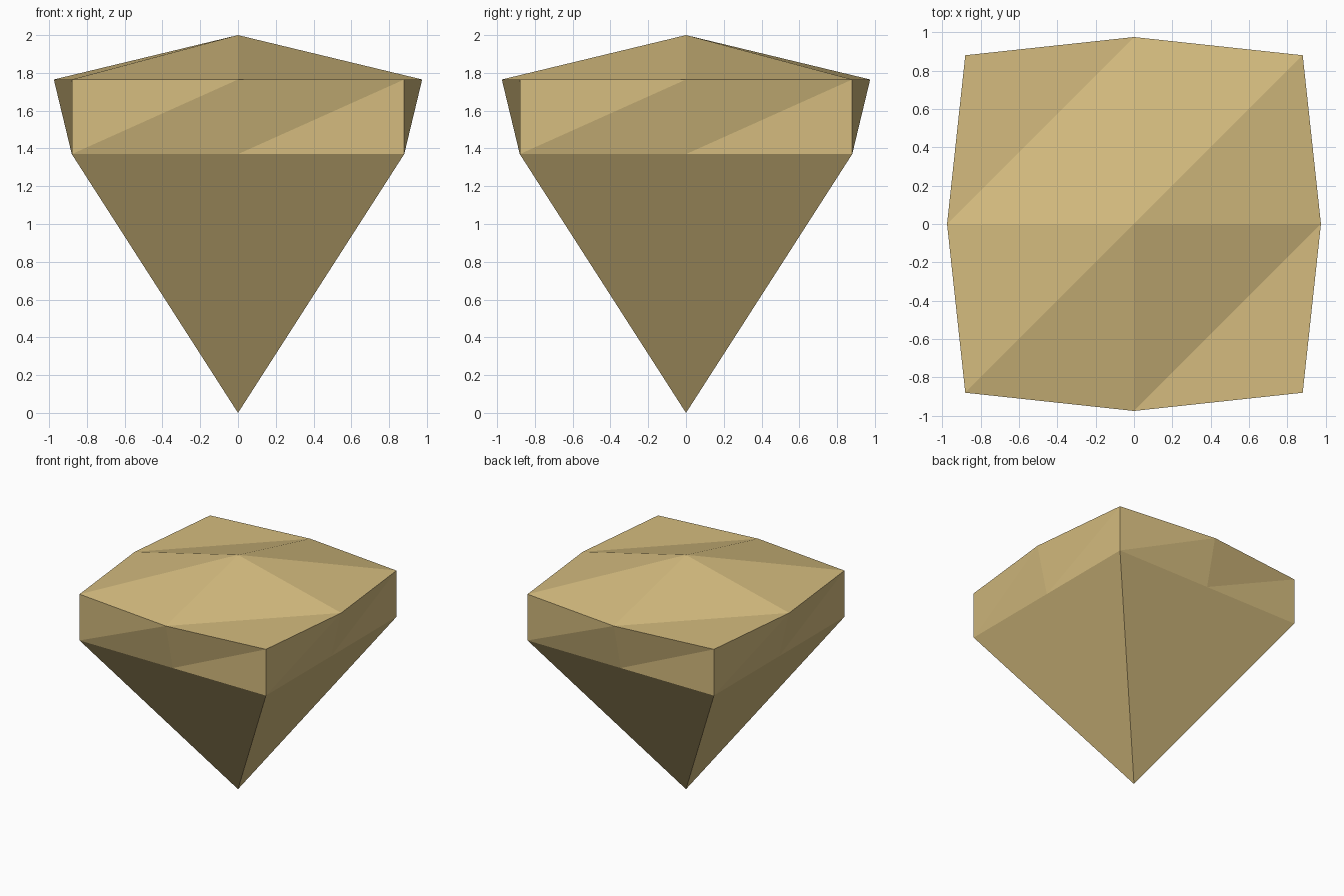
import bpy, bmesh

if "Cube" in bpy.data.objects:
    bpy.data.objects.remove(bpy.data.objects["Cube"])

C, M = 0.88, 0.975          # corner half-width, bulged mid-side radius
Z_LOW, Z_HIGH, Z_TOP = 1.37, 1.765, 2.0

# Single tan colour
mat = bpy.data.materials.new("sandy tan")
mat.diffuse_color = (0.66, 0.50, 0.21, 1)
mat.use_nodes = True
mat.node_tree.nodes["Principled BSDF"].inputs["Base Color"].default_value = mat.diffuse_color

bm = bmesh.new()

# Eight compass points, counter-clockwise from the front left corner
dirs = [(-1, -1), (0, -1), (1, -1), (1, 0), (1, 1), (0, 1), (-1, 1), (-1, 0)]
low = [bm.verts.new((x * C, y * C, Z_LOW)) for x, y in dirs]
high = []
for x, y in dirs:
    r = C if x and y else M
    high.append(bm.verts.new((x * r, y * r, Z_HIGH)))
tip = bm.verts.new((0, 0, 0))
peak = bm.verts.new((0, 0, Z_TOP))

for i in range(8):
    j = (i + 1) % 8
    # Pointed underside
    bm.faces.new((tip, low[j], low[i]))
    # Twisted side band
    bm.faces.new((low[i], low[j], high[j]))
    bm.faces.new((low[i], high[j], high[i]))

# Low crown: fan to the peak, with flat ears at two opposite corners
fan = [0, 1, 3, 4, 5, 7]
for a, b in zip(fan, fan[1:] + fan[:1]):
    bm.faces.new((high[a], high[b], peak))
for i in (2, 6):
    bm.faces.new((high[i - 1], high[i], high[i + 1]))

bmesh.ops.recalc_face_normals(bm, faces=bm.faces[:])
mesh = bpy.data.meshes.new("pointed_gem")
bm.to_mesh(mesh)
bm.free()
mesh.materials.append(mat)
bpy.context.collection.objects.link(bpy.data.objects.new("pointed_gem", mesh))
